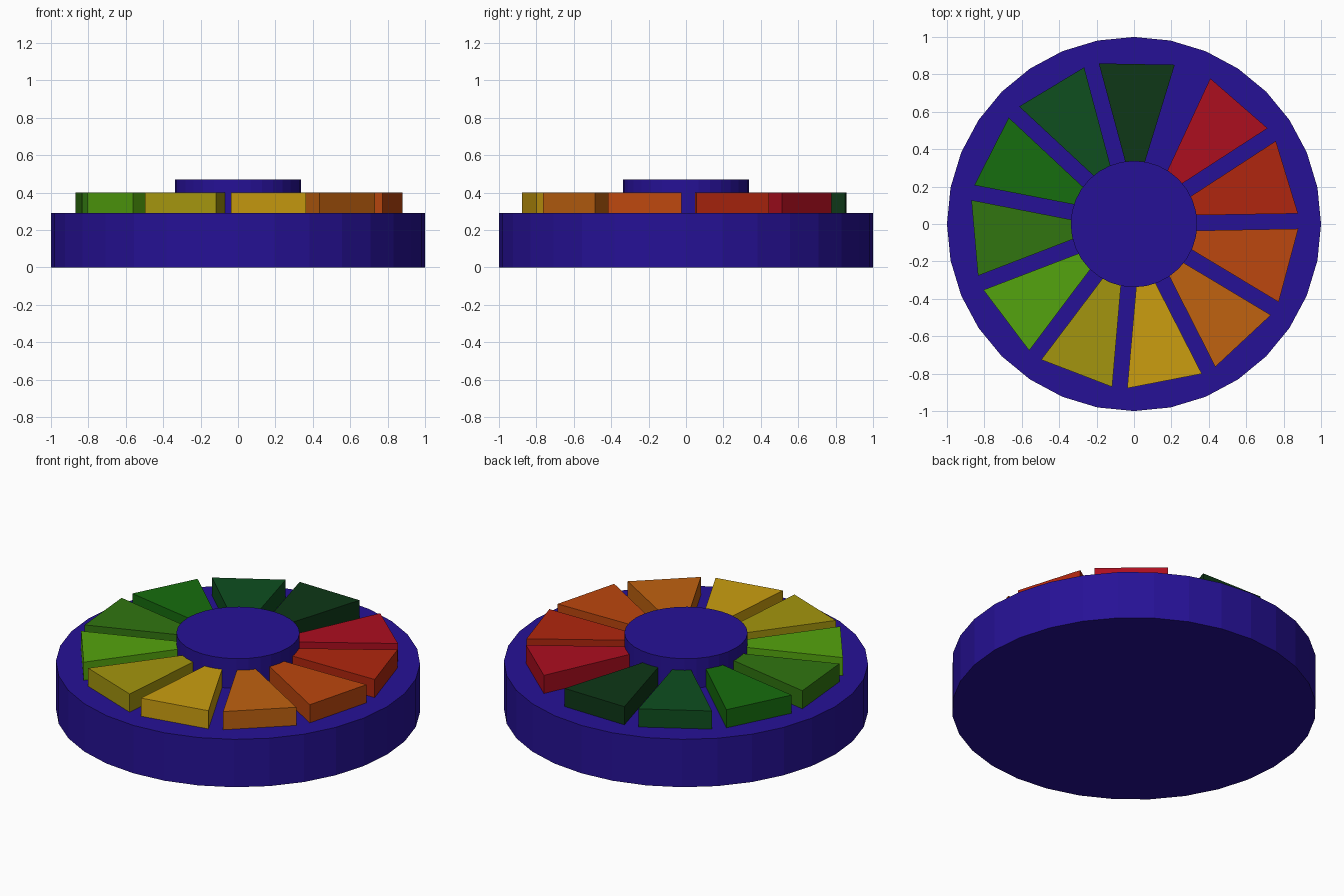
import bpy, bmesh
from math import radians

if "Cube" in bpy.data.objects:
    bpy.data.objects.remove(bpy.data.objects["Cube"])

BASE_TOP, WEDGE_TOP, HUB_TOP = 0.29, 0.40, 0.47


def material(name, rgb):
    # 0-255 screen colour to linear
    mat = bpy.data.materials.new(name)
    mat.diffuse_color = (*[((c / 255 + 0.055) / 1.055) ** 2.4 if c > 10 else c / 255 / 12.92
                           for c in rgb], 1)
    mat.use_nodes = True
    mat.node_tree.nodes["Principled BSDF"].inputs["Base Color"].default_value = mat.diffuse_color
    return mat


def disc(name, radius, z0, z1, mat):
    bpy.ops.mesh.primitive_cylinder_add(vertices=32, radius=radius, depth=z1 - z0,
                                        location=(0, 0, (z0 + z1) / 2))
    obj = bpy.context.object
    obj.name = name
    obj.data.materials.append(mat)


def wedge(name, angle, mat):
    # tapered block pointing along +x, then turned into place
    bm = bmesh.new()
    outline = [(0.32, -0.049), (0.855, -0.203), (0.855, 0.203), (0.32, 0.049)]
    face = bm.faces.new([bm.verts.new((x, y, BASE_TOP)) for x, y in outline])
    ext = bmesh.ops.extrude_face_region(bm, geom=[face])
    top = [g for g in ext["geom"] if isinstance(g, bmesh.types.BMVert)]
    bmesh.ops.translate(bm, verts=top, vec=(0, 0, WEDGE_TOP - BASE_TOP))
    bmesh.ops.recalc_face_normals(bm, faces=bm.faces)
    mesh = bpy.data.meshes.new(name)
    bm.to_mesh(mesh)
    bm.free()
    obj = bpy.data.objects.new(name, mesh)
    obj.rotation_euler.z = angle
    mesh.materials.append(mat)
    bpy.context.collection.objects.link(obj)


# Base and hub
blue = material("blue", (38, 17, 150))
disc("base_disc", 1.0, 0, BASE_TOP, blue)
disc("centre_hub", 0.338, BASE_TOP, HUB_TOP, blue)

# Coloured wedges, clockwise from red to dark green
colours = [(172, 14, 31), (176, 38, 14), (188, 71, 14), (192, 98, 16), (203, 158, 16),
           (164, 149, 14), (84, 164, 14), (49, 117, 16), (22, 109, 14), (14, 78, 31), (14, 55, 23)]
for i, rgb in enumerate(colours):
    wedge(f"wedge_{i + 1}", radians(49 - 32 * i), material(f"wedge_colour_{i + 1}", rgb))
